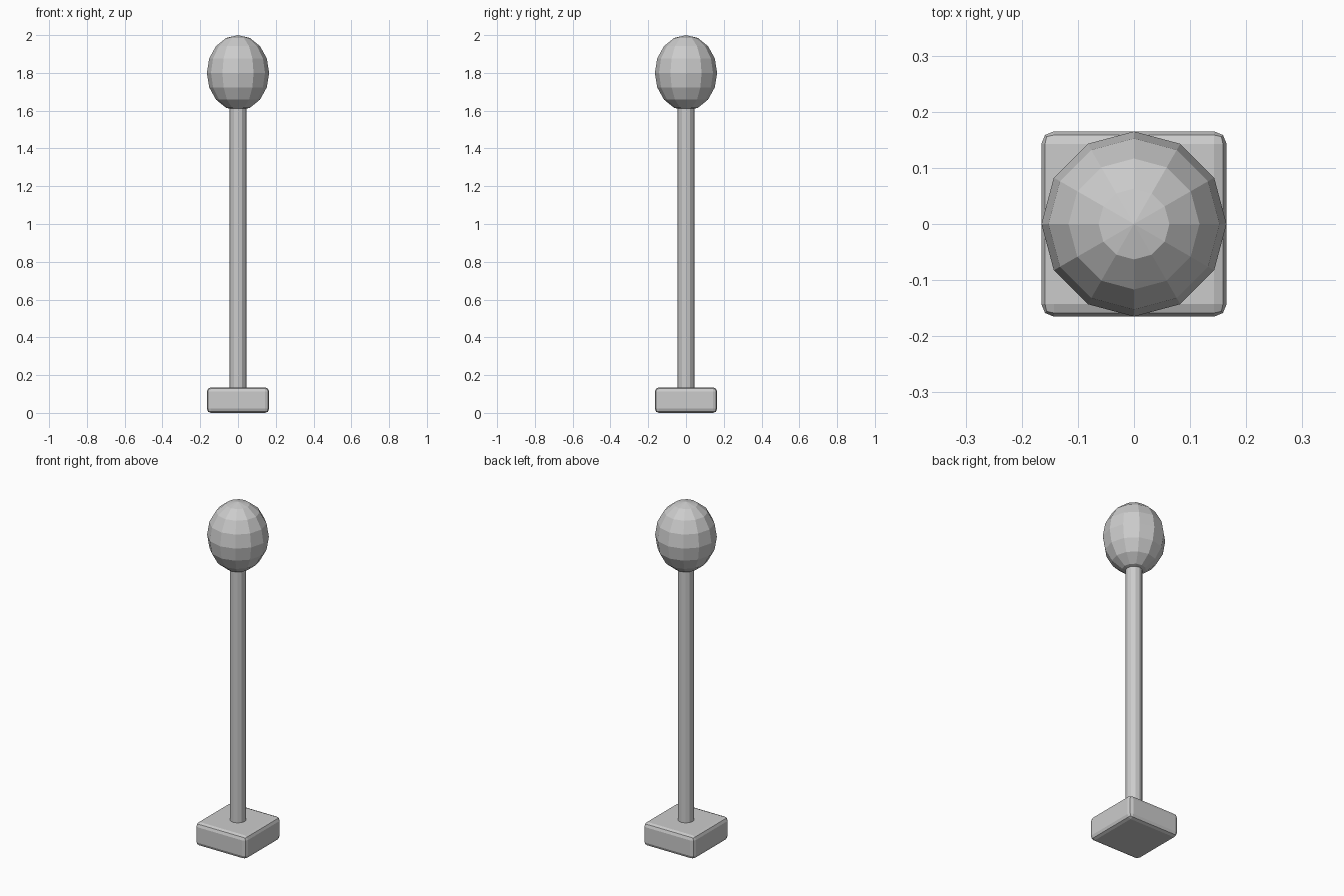
import bpy

if "Cube" in bpy.data.objects:
    bpy.data.objects.remove(bpy.data.objects["Cube"])

R = 0.165  # half width of base and ball

# base block with rounded edges
bpy.ops.mesh.primitive_cube_add(size=1, location=(0, 0, 0.0675))
base = bpy.context.object
base.name = "base_block"
base.scale = (2 * R, 2 * R, 0.135)
bpy.ops.object.transform_apply(location=False, rotation=False, scale=True)
bevel = base.modifiers.new("rounded_edges", 'BEVEL')
bevel.width = 0.022
bevel.segments = 2

# faceted pole, sunk into base and ball
bpy.ops.mesh.primitive_cylinder_add(vertices=12, radius=0.044, depth=1.58,
                                    location=(0, 0, 0.84))
bpy.context.object.name = "pole"

# faceted egg-shaped ball on top
bpy.ops.mesh.primitive_uv_sphere_add(segments=12, ring_count=8, radius=1,
                                     location=(0, 0, 1.8))
ball = bpy.context.object
ball.name = "top_ball"
ball.scale = (R, R, 0.2)
bpy.ops.object.transform_apply(location=False, rotation=False, scale=True)
